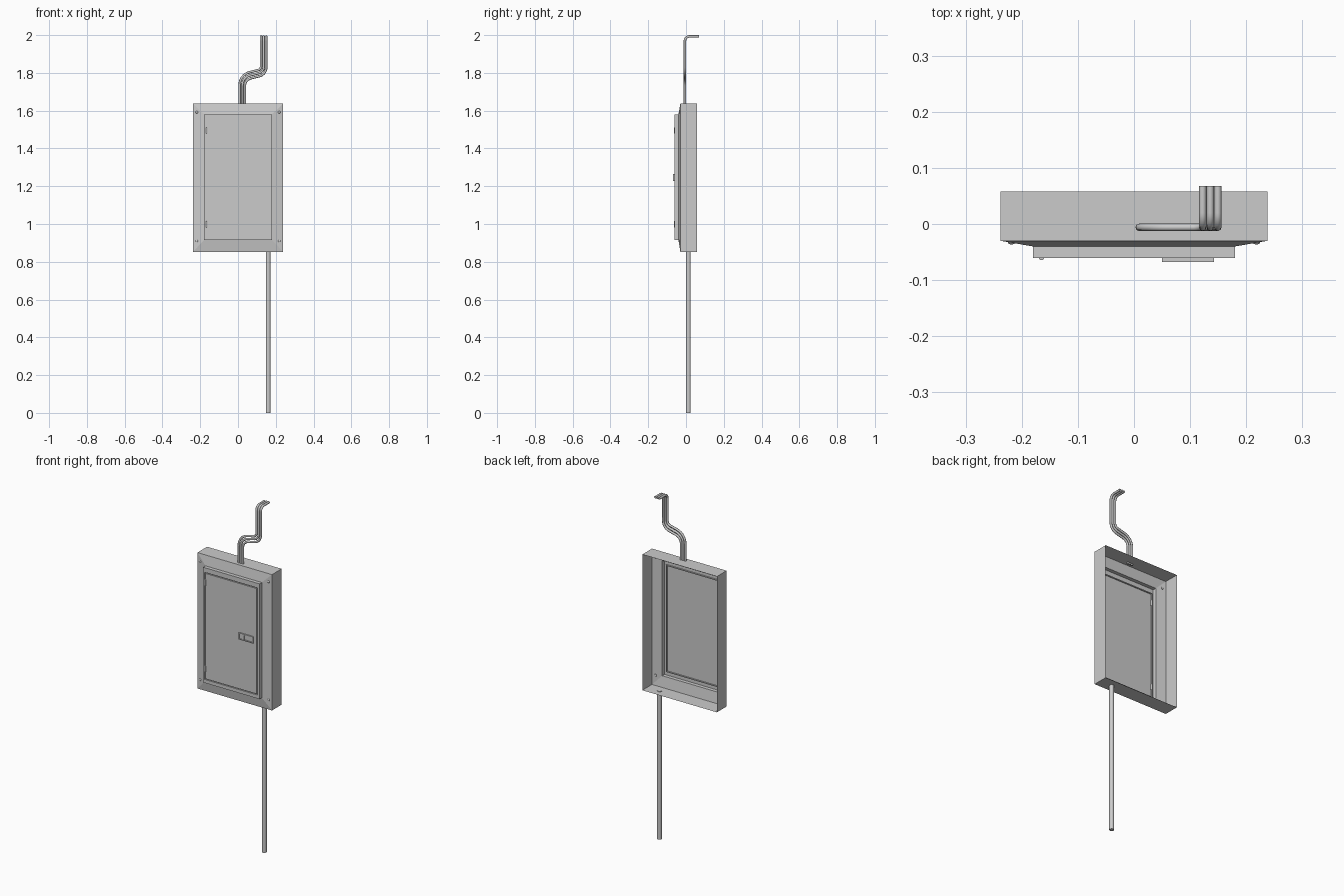
import bpy, bmesh, math
from mathutils import Vector, Matrix

if "Cube" in bpy.data.objects:
    bpy.data.objects.remove(bpy.data.objects["Cube"])


def finish(name, bm, smooth=True):
    bmesh.ops.recalc_face_normals(bm, faces=bm.faces)
    me = bpy.data.meshes.new(name)
    bm.to_mesh(me)
    bm.free()
    ob = bpy.data.objects.new(name, me)
    bpy.context.collection.objects.link(ob)
    if smooth:
        bpy.context.view_layer.objects.active = ob
        ob.select_set(True)
        bpy.ops.object.shade_smooth_by_angle(angle=math.radians(40))
        ob.select_set(False)
    return ob


def stepped_panel(name, loops):
    """Sheet through nested rectangles (x0, x1, z0, z1, y), last one filled."""
    bm = bmesh.new()
    prev = None
    for x0, x1, z0, z1, y in loops:
        ring = [bm.verts.new(p) for p in
                ((x0, y, z0), (x1, y, z0), (x1, y, z1), (x0, y, z1))]
        if prev:
            for i in range(4):
                j = (i + 1) % 4
                bm.faces.new((prev[i], prev[j], ring[j], ring[i]))
        prev = ring
    bm.faces.new(prev)
    return finish(name, bm, False)


def cylinder(name, centre, r, length, sides=16):
    bm = bmesh.new()
    bmesh.ops.create_cone(bm, cap_ends=True, segments=sides, radius1=r, radius2=r,
                          depth=length, matrix=Matrix.Translation(centre))
    return finish(name, bm)


def fillet_path(corners, radii, n=8):
    """Polyline with each inner corner rounded to the given radius."""
    pts = [Vector(c) for c in corners]
    out = [pts[0]]
    for i, r in enumerate(radii, 1):
        a = (pts[i - 1] - pts[i]).normalized()
        b = (pts[i + 1] - pts[i]).normalized()
        half = a.angle(b) / 2
        t = r / math.tan(half)
        centre = pts[i] + (a + b).normalized() * (r / math.sin(half))
        u = (pts[i] + a * t - centre).normalized()
        v = (pts[i] + b * t - centre).normalized()
        for k in range(n + 1):
            out.append(centre + u.slerp(v, k / n) * r)
    return out + [pts[-1]]


def tube(name, path, r):
    cu = bpy.data.curves.new(name, 'CURVE')
    cu.dimensions = '3D'
    cu.bevel_depth = r
    cu.bevel_resolution = 2
    cu.use_fill_caps = True
    sp = cu.splines.new('POLY')
    sp.points.add(len(path) - 1)
    for p, co in zip(sp.points, path):
        p.co = (*co, 1)
    sp.use_smooth = True
    ob = bpy.data.objects.new(name, cu)
    bpy.context.collection.objects.link(ob)


# Open-backed box, sloped cover, raised frame, and door behind a narrow groove
stepped_panel("cabinet_and_door", [
    (-.238, .238, .853, 1.637, .058),
    (-.238, .238, .853, 1.637, -.030),
    (-.180, .180, .915, 1.580, -.040),
    (-.180, .180, .915, 1.580, -.061),
    (-.170, .167, .935, 1.553, -.061),
    (-.170, .167, .935, 1.553, -.055),
    (-.165, .162, .940, 1.548, -.055),
    (-.165, .162, .940, 1.548, -.061)])

# Door latch with a recessed slot and a square slider
stepped_panel("latch_plate", [
    (.050, .143, 1.228, 1.266, -.061),
    (.050, .143, 1.228, 1.266, -.068),
    (.055, .138, 1.233, 1.261, -.068),
    (.055, .138, 1.233, 1.261, -.0625)])
stepped_panel("latch_slider", [
    (.055, .085, 1.233, 1.261, -.0625),
    (.055, .085, 1.233, 1.261, -.065)])

# Door hinges on the left edge
for i, z in enumerate((.998, 1.495)):
    cylinder(f"hinge_{i}", (-.165, -.0595, z), .005, .034, sides=12)

# Cover screws
for sx in (-1, 1):
    for z in (.910, 1.592):
        bm = bmesh.new()
        bmesh.ops.create_uvsphere(bm, u_segments=12, v_segments=6, radius=1)
        bmesh.ops.transform(bm, verts=bm.verts,
                            matrix=Matrix.Translation((sx * .218, -.0325, z))
                            @ Matrix.Diagonal((.007, .004, .007, 1)))
        finish("cover_screw", bm)

# Bottom conduit
cylinder("lower_conduit", (.16, .0125, .428), .0125, .856, sides=20)

# Three nested conduits rising and bending into the wall
for i in range(3):
    d = (i - 1) * .0135
    x0, x1 = .0225 - d, .136 - d
    path = fillet_path([(x0, -.006, 1.63), (x0, -.006, 1.777 + d),
                        (x1, -.006, 1.805 + d), (x1, -.006, 1.9935),
                        (x1, .068, 1.9935)],
                       [.055 + d, .035 - d, .026])
    tube(f"upper_conduit_{i}", path, .0065)
